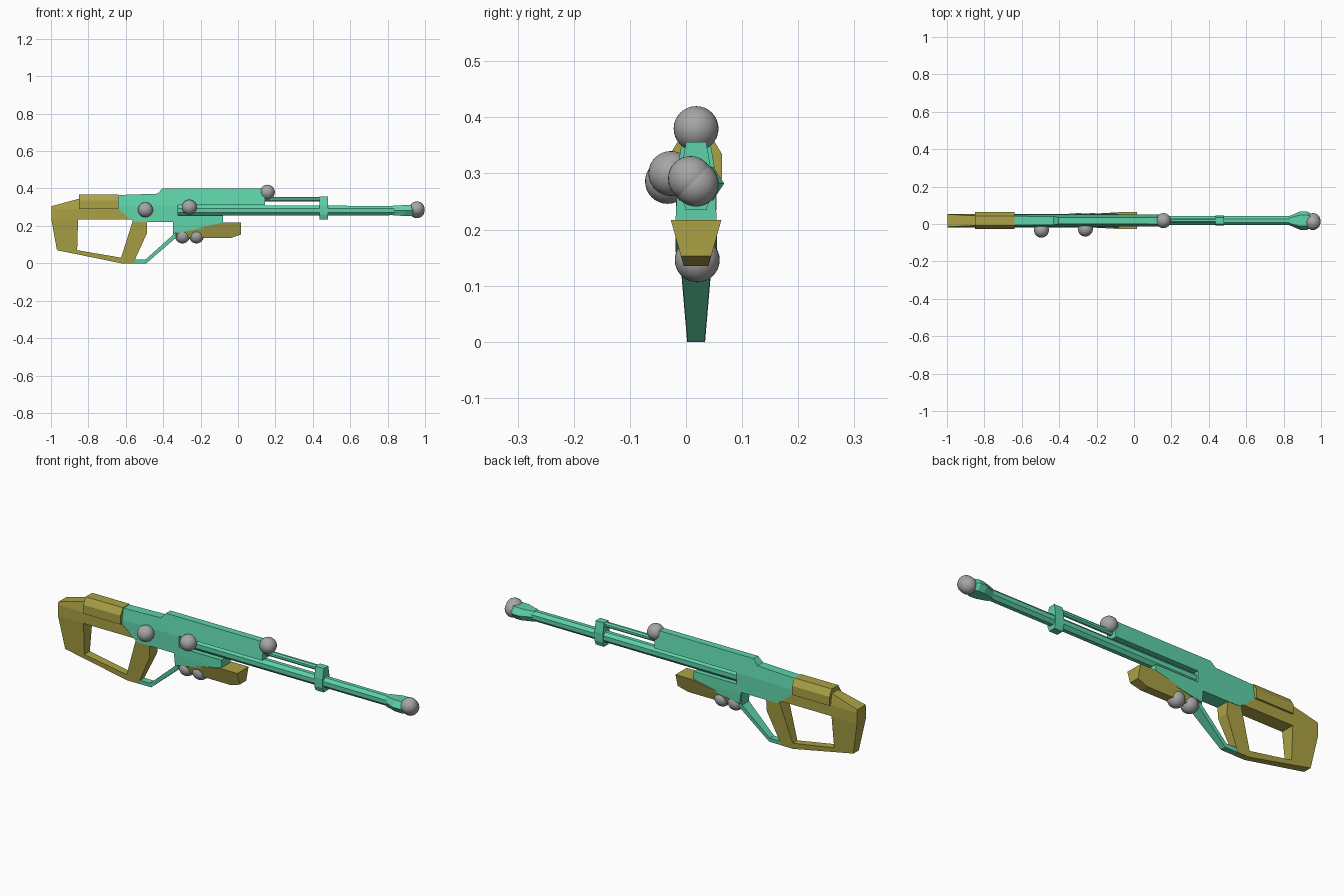
import bpy, bmesh, math
from mathutils import Vector

if "Cube" in bpy.data.objects:
    bpy.data.objects.remove(bpy.data.objects["Cube"])

YC = 0.018  # centre plane of the rifle


def material(name, rgb):
    m = bpy.data.materials.new(name)
    m.diffuse_color = (*rgb, 1)
    m.use_nodes = True
    m.node_tree.nodes["Principled BSDF"].inputs["Base Color"].default_value = m.diffuse_color
    return m


TEAL = material("teal", (0.112, 0.65, 0.40))
OLIVE = material("olive", (0.41, 0.36, 0.06))
GREY = material("grey", (0.38, 0.38, 0.38))


def finish(bm, name, mat):
    bmesh.ops.recalc_face_normals(bm, faces=bm.faces)
    me = bpy.data.meshes.new(name)
    bm.to_mesh(me)
    bm.free()
    me.materials.append(mat)
    ob = bpy.data.objects.new(name, me)
    bpy.context.collection.objects.link(ob)
    return ob


def half_width(z, table):
    if z <= table[0][0]:
        return table[0][1]
    for (z0, w0), (z1, w1) in zip(table, table[1:]):
        if z <= z1:
            return w0 + (w1 - w0) * (z - z0) / (z1 - z0)
    return table[-1][1]


def slab(name, polys, widths, mat):
    """Side profile (x, z polygons) given a thickness that varies with height."""
    bm = bmesh.new()
    verts, count = {}, {}

    def v(p, s):
        if (p, s) not in verts:
            verts[p, s] = bm.verts.new((p[0], s, p[1]))
        return verts[p, s]

    for poly in polys:
        for s in (-1, 1):
            bm.faces.new([v(p, s) for p in poly])
        for a, b in zip(poly, poly[1:] + poly[:1]):
            count.setdefault(frozenset((a, b)), []).append((a, b))
    for uses in count.values():
        if len(uses) == 1:
            a, b = uses[0]
            bm.faces.new((v(a, -1), v(b, -1), v(b, 1), v(a, 1)))
    for z, _ in widths:
        bmesh.ops.bisect_plane(bm, geom=bm.verts[:] + bm.edges[:] + bm.faces[:],
                               plane_co=(0, 0, z), plane_no=(0, 0, 1), dist=1e-5)
    for vert in bm.verts:
        side = 1 if vert.co.y > 0 else -1
        vert.co.y = YC + side * half_width(vert.co.z, widths)
    return finish(bm, name, mat)


def loft(name, sections, z, shape, mat):
    """Solid along x; sections are (x, half_y, half_z) scalings of a shape."""
    bm = bmesh.new()
    rings = [[bm.verts.new((x, YC + a * hy, z + b * hz)) for a, b in shape]
             for x, hy, hz in sections]
    n = len(shape)
    for r, q in zip(rings, rings[1:]):
        for i in range(n):
            bm.faces.new((r[i], r[(i + 1) % n], q[(i + 1) % n], q[i]))
    bm.faces.new(rings[0])
    bm.faces.new(rings[-1])
    return finish(bm, name, mat)


# Receiver with a long slot for the barrel
slab("receiver", [[(-.64, .365), (-.43, .372), (-.405, .40), (.145, .40), (.145, .312),
                   (-.32, .312), (-.32, .255), (-.08, .255), (-.08, .205), (-.34, .16),
                   (-.347, .22), (-.55, .22), (-.575, .235), (-.64, .29)]],
     [(.21, .037), (.25, .035), (.31, .033), (.40, .018)], TEAL)

# Skeleton stock: butt, top, lower beam and grip around an open window
slab("stock", [
    [(-.998, .305), (-.85, .345), (-.855, .235), (-.86, .07), (-.968, .07), (-.998, .235)],
    [(-.85, .345), (-.64, .345), (-.64, .29), (-.575, .235), (-.855, .235)],
    [(-.86, .07), (-.625, .03), (-.625, 0), (-.968, .07)],
    [(-.625, .03), (-.56, .235), (-.487, .222), (-.487, .16), (-.56, 0), (-.625, 0)]],
    [(0, .016), (.235, .036), (.29, .036), (.345, .026)], OLIVE)

slab("cheek_rest", [[(-.85, .29), (-.64, .29), (-.64, .368), (-.85, .368)]],
     [(.29, .046), (.335, .046), (.368, .026)], OLIVE)

slab("trigger_guard", [[(-.56, 0), (-.49, 0), (-.33, .138), (-.335, .22), (-.347, .22),
                        (-.347, .152), (-.495, .02), (-.56, .02)]],
     [(0, .015), (.22, .034)], TEAL)

slab("fore_grip", [[(-.33, .135), (-.04, .135), (.015, .153), (.015, .217),
                    (-.08, .217), (-.33, .165)]],
     [(.135, .022), (.217, .045)], OLIVE)

slab("barrel_bracket", [[(.435, .235), (.482, .235), (.482, .356), (.435, .356)]],
     [(.235, .018), (.26, .027), (.305, .027), (.356, .018)], TEAL)

# Barrel, upper tube and flared muzzle
octagon = [(math.cos(a) / .924, math.sin(a) / .924)
           for a in (math.pi * (i + .5) / 4 for i in range(8))]
hexagon = [(1, 0), (.6, 1), (-.6, 1), (-1, 0), (-.6, -1), (.6, -1)]
loft("barrel", [(-.32, .024, .027), (.95, .024, .025)], .282, octagon, TEAL)
loft("upper_tube", [(.14, .012, .0125), (.44, .012, .0125)], .343, octagon, TEAL)
loft("muzzle", [(.83, .024, .026), (.89, .05, .029), (.925, .05, .03), (.95, .034, .027)],
     .282, hexagon, TEAL)

# Round marker balls
balls = {
    "top_ball": (.157, YC, .38),
    "rear_side_ball": (-.495, -.033, .286),
    "front_side_ball": (-.26, -.027, .30),
    "muzzle_ball_upper": (.957, .008, .291),
    "muzzle_ball_lower": (.957, YC, .281),
    "lower_ball_rear": (-.297, .02, .146),
    "lower_ball_front": (-.222, .02, .146),
}
for name, pos in balls.items():
    bm = bmesh.new()
    bmesh.ops.create_uvsphere(bm, u_segments=32, v_segments=16, radius=.04)
    bmesh.ops.translate(bm, vec=Vector(pos), verts=bm.verts)
    for f in bm.faces:
        f.smooth = True
    finish(bm, name, GREY)
